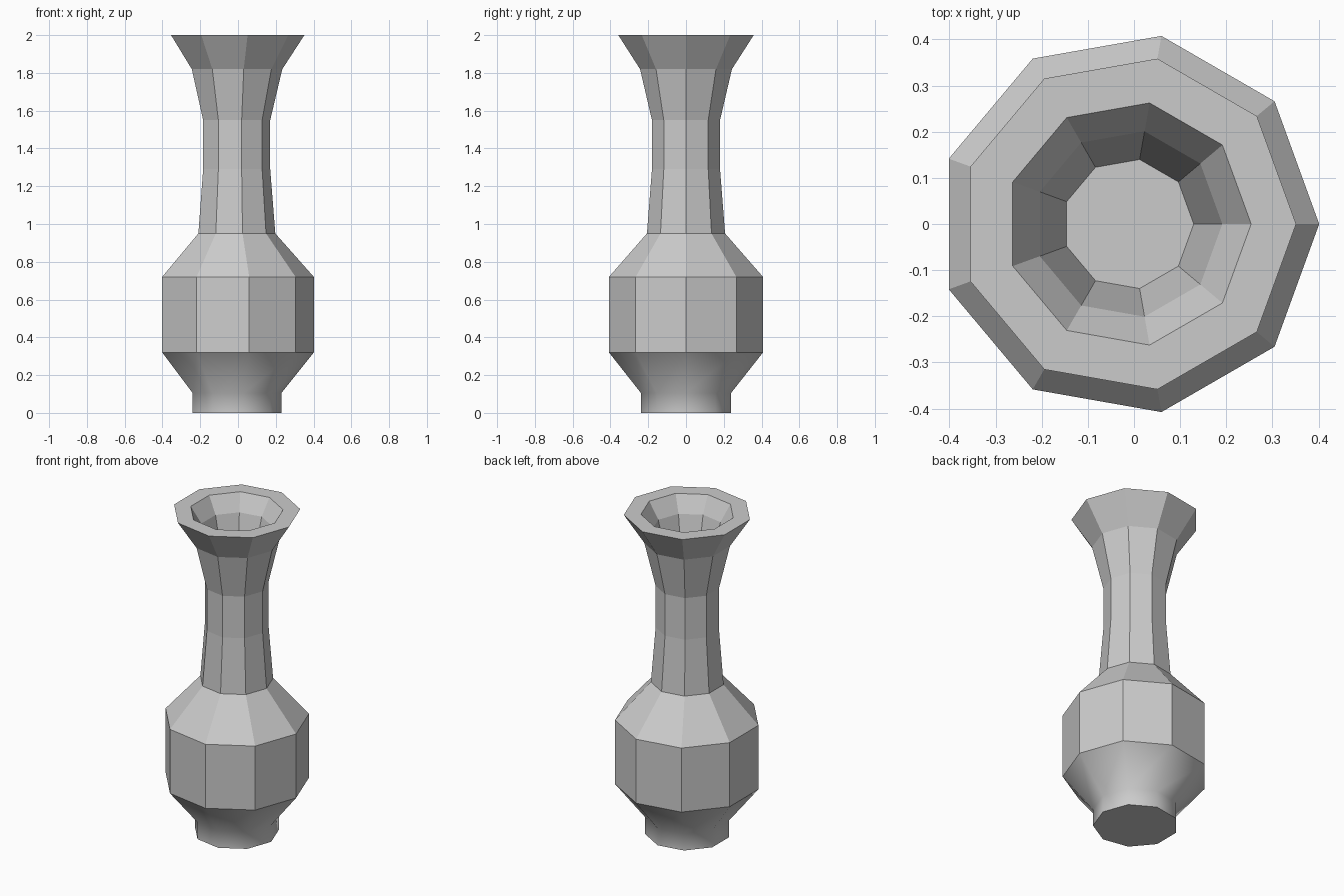
import bpy, bmesh
from math import cos, sin, tau

if "Cube" in bpy.data.objects:
    bpy.data.objects.remove(bpy.data.objects["Cube"])

SIDES = 9
R = 0.414
CX = R * (cos(tau / 18) - 1) / 2   # centres the nine-sided outline in x

# (radius, height) from the foot up the outside, over the rim and into the mouth
PROFILE = [
    (0.242, 0.0), (0.242, 0.105), (R, 0.32), (R, 0.72),
    (0.210, 0.95), (0.183, 1.29), (0.183, 1.55), (0.247, 1.82),
    (0.364, 2.0), (0.2665, 2.0), (0.204, 1.90), (0.142, 1.65),
]
SMOOTH_BANDS = (0, 1)              # foot and lower bowl are smooth shaded


def lathe(name, profile, sides, smooth_bands):
    bm = bmesh.new()
    rings = [[bm.verts.new((CX + r * cos(tau * i / sides), r * sin(tau * i / sides), z))
              for i in range(sides)] for r, z in profile]
    for k, (lo, hi) in enumerate(zip(rings, rings[1:])):
        for i in range(sides):
            j = (i + 1) % sides
            face = bm.faces.new((lo[i], lo[j], hi[j], hi[i]))
            face.smooth = k in smooth_bands
    # underside and floor of the mouth
    bm.faces.new(rings[0][::-1])
    bm.faces.new(rings[-1])
    mesh = bpy.data.meshes.new(name)
    bm.to_mesh(mesh)
    bm.free()
    obj = bpy.data.objects.new(name, mesh)
    bpy.context.collection.objects.link(obj)
    return obj


# Vase
lathe("vase", PROFILE, SIDES, SMOOTH_BANDS)
